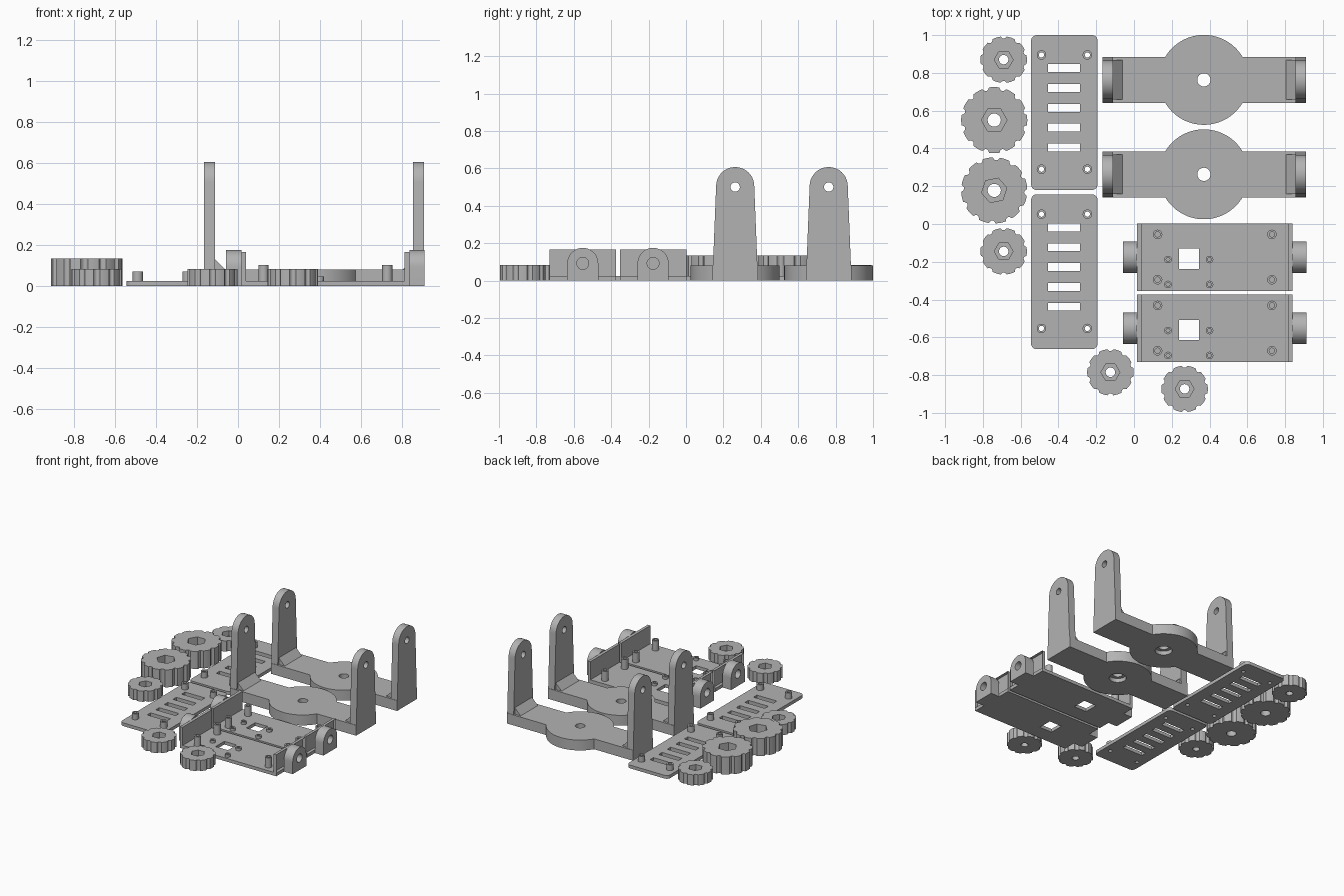
import bpy
import bmesh
from math import pi, sin, cos, asin, radians
from mathutils import Matrix

default = bpy.data.objects.get("Cube")
if default:
    bpy.data.objects.remove(default, do_unlink=True)

grey = bpy.data.materials.new("plain_grey")
grey.use_nodes = True
grey.diffuse_color = (0.45, 0.45, 0.45, 1)
grey.node_tree.nodes["Principled BSDF"].inputs["Base Color"].default_value = grey.diffuse_color

# maps a profile's (x, y, depth) to world (depth, x, y)
ALONG_X = Matrix(((0, 0, 1, 0), (1, 0, 0, 0), (0, 1, 0, 0), (0, 0, 0, 1)))


def arc(cx, cy, r, start=0, end=2 * pi, n=32, closed=True):
    steps = n if closed else n - 1
    return [(cx + r * cos(start + (end - start) * i / steps),
             cy + r * sin(start + (end - start) * i / steps)) for i in range(n)]


def rect(x0, x1, y0, y1):
    return [(x0, y0), (x1, y0), (x1, y1), (x0, y1)]


def rounded_rect(x0, x1, y0, y1, r):
    corners = [(x1 - r, y1 - r), (x0 + r, y1 - r), (x0 + r, y0 + r), (x1 - r, y0 + r)]
    return [p for i, (cx, cy) in enumerate(corners)
            for p in arc(cx, cy, r, i * pi / 2, (i + 1) * pi / 2, 6, False)]


def slab(name, loops, d0, d1, along_x=False):
    """Extrude an outline with holes from depth d0 to d1."""
    curve = bpy.data.curves.new(name, 'CURVE')
    curve.dimensions, curve.fill_mode = '2D', 'BOTH'
    curve.extrude = (d1 - d0) / 2
    for pts in loops:
        spline = curve.splines.new('POLY')
        spline.points.add(len(pts) - 1)
        for point, (x, y) in zip(spline.points, pts):
            point.co = (x, y, 0, 1)
        spline.use_cyclic_u = True
    temp = bpy.data.objects.new(name, curve)
    bpy.context.collection.objects.link(temp)
    mesh = bpy.data.meshes.new_from_object(
        temp.evaluated_get(bpy.context.evaluated_depsgraph_get()))
    bpy.data.objects.remove(temp, do_unlink=True)
    move = Matrix.Translation((0, 0, (d0 + d1) / 2))
    mesh.transform(ALONG_X @ move if along_x else move)
    bm = bmesh.new()
    bm.from_mesh(mesh)
    bmesh.ops.remove_doubles(bm, verts=bm.verts, dist=0.0001)
    bmesh.ops.recalc_face_normals(bm, faces=bm.faces)
    return add_part(name, bm, mesh)


def add_part(name, bm, mesh):
    bm.to_mesh(mesh)
    bm.free()
    mesh.materials.clear()
    mesh.materials.append(grey)
    obj = bpy.data.objects.new(name, mesh)
    bpy.context.collection.objects.link(obj)
    bpy.ops.object.select_all(action='DESELECT')
    obj.select_set(True)
    bpy.context.view_layer.objects.active = obj
    bpy.ops.object.shade_smooth_by_angle(angle=radians(25))
    return obj


def post(name, x, y, r, hole, z0, z1):
    slab(name, [arc(x, y, r, n=20), arc(x, y, hole, n=16)], z0, z1)


# U-shaped bracket with a round centre
def bracket(cy):
    cx, x0, x1, r, half = 0.37, -0.167, 0.91, 0.238, 0.122
    a = asin(half / r)
    outline = [(x1, cy - half), (x1, cy + half)]
    outline += arc(cx, cy, r, a, pi - a, 28, False)
    outline += [(x0, cy + half), (x0, cy - half)]
    outline += arc(cx, cy, r, pi + a, 2 * pi - a, 28, False)
    slab("bracket_base", [outline, arc(cx, cy, 0.06)], 0, 0.08)
    slab("bracket_pivot_ring", [arc(cx, cy, 0.06), arc(cx, cy, 0.035)], 0.03, 0.08)
    arm = [(cy - half, 0), (cy + half, 0)] + arc(cy, 0.505, 0.102, 0, pi, 20, False)
    for side, edge in ((1, x0), (-1, x1)):
        inner = edge + side * 0.055
        slab("bracket_arm", [arm, arc(cy, 0.5, 0.025, n=20)],
             min(edge, inner), max(edge, inner), True)
        # sloped brace in the corner
        bm = bmesh.new()
        ends = [[bm.verts.new((x, y, z)) for x, z in
                 ((inner, 0.08), (inner + side * 0.05, 0.08), (inner, 0.13))]
                for y in (cy - 0.105, cy + 0.105)]
        for tri in ends:
            bm.faces.new(tri)
        for i in range(3):
            j = (i + 1) % 3
            bm.faces.new((ends[0][i], ends[0][j], ends[1][j], ends[1][i]))
        bmesh.ops.recalc_face_normals(bm, faces=bm.faces)
        add_part("bracket_brace", bm, bpy.data.meshes.new("bracket_brace"))


# slotted strip with four hollow posts
def slotted_plate(top):
    x0, x1 = -0.545, -0.193
    spots = [(x, top - d) for x in (-0.49, -0.247) for d in (0.105, 0.71)]
    slots = [rect(-0.455, -0.285, y - 0.021, y + 0.021)
             for y in (top - 0.175 - 0.105 * i for i in range(5))]
    holes = [arc(x, y, 0.014, n=16) for x, y in spots]
    slab("slotted_plate", [rounded_rect(x0, x1, top - 0.82, top, 0.03)] + slots + holes, 0, 0.025)
    for x, y in spots:
        post("slotted_plate_post", x, y, 0.025, 0.014, 0.025, 0.07)


# tray with end walls, bearing blocks and mounting posts
def tray(top):
    x0, x1, y0 = 0.016, 0.838, top - 0.356
    slab("tray_floor", [rect(x0, x1, y0, top), rect(0.238, 0.344, top - 0.24, top - 0.133)], 0, 0.025)
    for x in (0.125, 0.73):
        for d in (0.057, 0.297):
            post("tray_post", x, top - d, 0.025, 0.014, 0.025, 0.102)
    for x in (0.18, 0.4):
        for d in (0.19, 0.322):
            post("tray_stud", x, top - d, 0.02, 0.01, 0.025, 0.045)
    cy = top - 0.178
    block = [(cy - 0.083, 0), (cy + 0.083, 0)] + arc(cy, 0.092, 0.083, 0, pi, 20, False)
    for edge, side in ((x0, -1), (x1, 1)):
        out = edge + side * 0.074
        slab("bearing_block", [block, arc(cy, 0.092, 0.032, n=24)],
             min(edge, out), max(edge, out), True)
        # thin wall shell, open on its outer side
        bm = bmesh.new()
        bmesh.ops.create_cube(bm, size=1, matrix=Matrix.Translation(
            (edge - side * 0.0115, top - 0.178, 0.095)) @ Matrix.Diagonal((0.023, 0.356, 0.14, 1)))
        bm.normal_update()
        hidden = [f for f in bm.faces if f.normal.x * side > 0.5 or f.normal.z < -0.5]
        bmesh.ops.delete(bm, geom=hidden, context='FACES')
        add_part("tray_wall", bm, bpy.data.meshes.new("tray_wall"))


# scalloped knob with a hexagonal nut pocket
def knob(cx, cy, r, lobes, height, pocket, hole, turn):
    outline = []
    for i in range(lobes):
        mid = turn + 2 * pi * i / lobes
        step = 2 * pi / lobes
        outline += arc(cx, cy, r, mid - step * 0.3, mid + step * 0.3, 6, False)
        for k in range(1, 6):
            t = k / 6
            dip = r * (1 - 0.09 * sin(pi * t) ** 0.7)
            a = mid + step * (0.3 + 0.4 * t)
            outline.append((cx + dip * cos(a), cy + dip * sin(a)))
    hexagon = arc(cx, cy, pocket, turn, turn + 2 * pi, 6)
    slab("knob_body", [outline, hexagon], 0, height)
    slab("knob_pocket_floor", [hexagon, arc(cx, cy, hole, n=24)], 0, height * 0.5)


for y in (0.763, 0.263):
    bracket(y)
for y in (1.0, 0.157):
    slotted_plate(y)
for y in (0.002, -0.374):
    tray(y)
for x, y, turn in ((-0.69, 0.87, 0), (-0.69, -0.145, 0), (-0.125, -0.785, 0), (0.268, -0.873, 0)):
    knob(x, y, 0.123, 10, 0.082, 0.05, 0.025, turn)
for x, y, turn in ((-0.74, 0.55, 0), (-0.74, 0.178, 0.2)):
    knob(x, y, 0.175, 12, 0.135, 0.068, 0.035, turn)
